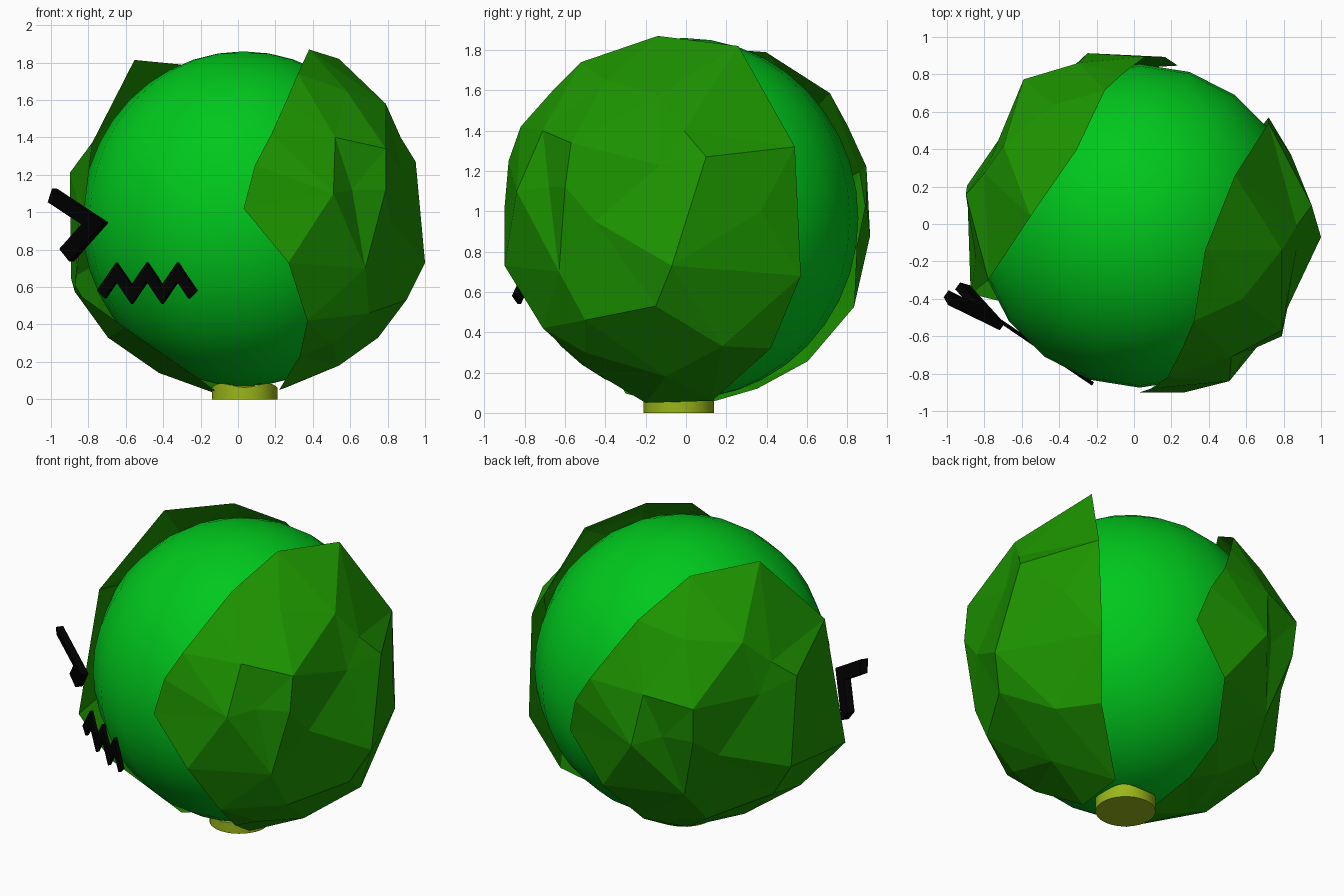
import bpy
import bmesh
import math
from mathutils import Vector, Matrix
from mathutils.geometry import delaunay_2d_cdt

default = bpy.data.objects.get("Cube")
if default:
    bpy.data.objects.remove(default, do_unlink=True)

CENTER = Vector((0.03, -0.01, 0.965))


def make_material(name, color):
    mat = bpy.data.materials.new(name)
    mat.use_nodes = True
    rgba = (*color, 1.0)
    mat.diffuse_color = rgba
    shader = mat.node_tree.nodes["Principled BSDF"]
    shader.inputs["Base Color"].default_value = rgba
    shader.inputs["Roughness"].default_value = 0.8
    return mat


def add_object(name, bm, mat, smooth=False):
    mesh = bpy.data.meshes.new(name)
    bm.to_mesh(mesh)
    bm.free()
    mesh.materials.append(mat)
    obj = bpy.data.objects.new(name, mesh)
    bpy.context.collection.objects.link(obj)
    if smooth:
        bpy.ops.object.select_all(action="DESELECT")
        obj.select_set(True)
        bpy.context.view_layer.objects.active = obj
        bpy.ops.object.shade_smooth_by_angle(angle=math.radians(40))
    return obj


head_green = make_material("bright green", (0.0, 0.58, 0.012))
leaf_green = make_material("leaf green", (0.012, 0.3, 0.0))
stem_green = make_material("yellow green", (0.32, 0.47, 0.01))
black = make_material("black", (0.0, 0.0, 0.0))

# Round head
bm = bmesh.new()
bmesh.ops.create_uvsphere(bm, u_segments=20, v_segments=20, radius=1.0)
bmesh.ops.scale(bm, vec=(0.865, 0.865, 0.895), verts=bm.verts)
bmesh.ops.translate(bm, vec=CENTER, verts=bm.verts)
add_object("head", bm, head_green, smooth=True)

# Stem stub with a wavy upper rim
bm = bmesh.new()
bmesh.ops.create_cone(bm, cap_ends=True, segments=32, radius1=0.175,
                      radius2=0.175, depth=0.074)
for v in bm.verts:
    v.co.z += 0.037
    if v.co.z > 0.03:
        v.co.z -= 0.011 * math.cos(4 * math.atan2(v.co.y, v.co.x))
bmesh.ops.translate(bm, vec=(0.035, -0.035, 0), verts=bm.verts)
add_object("stem", bm, stem_green, smooth=True)

# Leaf rim, running from the stem up the front edge and down the back edge
rim = [
    (0.22, -0.2, 0.05), (0.33, -0.5, 0.23), (0.37, -0.71, 0.42),
    (0.27, -0.9, 0.73), (0.03, -0.9, 1.02), (0.09, -0.88, 1.25),
    (0.18, -0.82, 1.42), (0.26, -0.66, 1.6), (0.32, -0.52, 1.74),
    (0.38, -0.14, 1.87), (0.54, 0.26, 1.82), (0.72, 0.54, 1.32),
    (0.72, 0.57, 0.68), (0.6, 0.42, 0.32), (0.25, 0.13, 0.06),
]
BACK_CORNER = 12
# Crumpled folds inside the rim
folds = [
    (0.95, 0.1, 1.27), (1.0, -0.07, 0.73), (0.87, -0.01, 1.4),
    (0.79, -0.14, 1.58), (0.52, -0.71, 1.4), (0.79, -0.57, 1.34),
    (0.51, -0.84, 1.1), (0.61, -0.68, 1.12), (0.79, -0.6, 1.12),
    (0.68, -0.63, 0.7), (0.82, -0.45, 0.95), (0.9, -0.15, 0.53),
    (0.75, 0.18, 0.33), (0.5, -0.5, 0.3), (0.84, 0.37, 1.0),
    (0.58, -0.4, 1.65), (0.7, -0.5, 0.46), (0.54, -0.1, 0.18),
    (0.87, -0.13, 1.23),
]


def add_leaf(name, turn, back_corner):
    """Flatten the points around the leaf axis, triangulate, and wrap back."""
    points = [Vector(p) - CENTER for p in rim + folds]
    points[BACK_CORNER] = Vector(back_corner) - CENTER
    axis = Vector((0.9, -0.25, 0.05)).normalized()
    side = axis.cross(Vector((0, 0, 1))).normalized()
    up = side.cross(axis)
    flat = []
    for p in points:
        d = p.normalized()
        flat.append(Vector((d.dot(side), d.dot(up))) / (1 + d.dot(axis)))
    result = delaunay_2d_cdt(flat, [], [list(range(len(rim)))], 1, 0.00001)
    bm = bmesh.new()
    verts = [bm.verts.new(CENTER + turn @ points[ids[0]]) for ids in result[3]]
    for face in result[2]:
        bm.faces.new([verts[i] for i in face])
    bm.normal_update()
    for face in bm.faces:
        if face.normal.dot(face.calc_center_median() - CENTER) < 0:
            face.normal_flip()
    add_object(name, bm, leaf_green)


add_leaf("left_leaf", Matrix.Identity(3), rim[BACK_CORNER])
add_leaf("right_leaf", Matrix.Rotation(-0.03, 3, "Y")
         @ Matrix.Rotation(-0.23, 3, "X")
         @ Matrix.Rotation(math.radians(167), 3, "Z"), (0.86, 0.46, 0.53))


def add_stroke(name, path, origin, along, lean, width, thickness):
    """Flat mitred ribbon in a leaning plane; path holds (along, up)."""
    along = Vector(along).normalized()
    out = along.cross(Vector((0, 0, 1))).normalized()
    up = Vector((0, 0, 1)) + out * lean
    pts = [Vector(p) for p in path]
    dirs = [(b - a).normalized() for a, b in zip(pts, pts[1:])]
    bm = bmesh.new()
    rows = []
    for i, p in enumerate(pts):
        before, after = dirs[max(i - 1, 0)], dirs[min(i, len(dirs) - 1)]
        normal = Vector((-before.y, before.x))
        miter = (normal + Vector((-after.y, after.x))).normalized()
        miter *= width / 2 / miter.dot(normal)
        row = []
        for s, t in ((1, 1), (-1, 1), (-1, -1), (1, -1)):
            q = p + s * miter
            row.append(bm.verts.new(Vector(origin) + along * q.x + up * q.y
                                    + out * t * thickness / 2))
        rows.append(row)
    for a, b in zip(rows, rows[1:]):
        for k in range(4):
            n = (k + 1) % 4
            bm.faces.new((a[k], a[n], b[n], b[k]))
    bm.faces.new(rows[0])
    bm.faces.new(rows[-1][::-1])
    bmesh.ops.recalc_face_normals(bm, faces=bm.faces)
    add_object(name, bm, black)


# Squinting eye and zigzag mouth
add_stroke("eye", [(-0.25, 0.15), (0, 0), (-0.22, -0.17)],
           (-0.765, -0.505, 0.94), (0.28, -0.2, 0), 0.28, 0.085, 0.045)
zigzag = [(-0.295 + 0.0985 * i, 0.06 if i % 2 else -0.06) for i in range(7)]
add_stroke("mouth", zigzag, (-0.485, -0.675, 0.62), (0.53, -0.36, 0), 0,
           0.065, 0.02)
